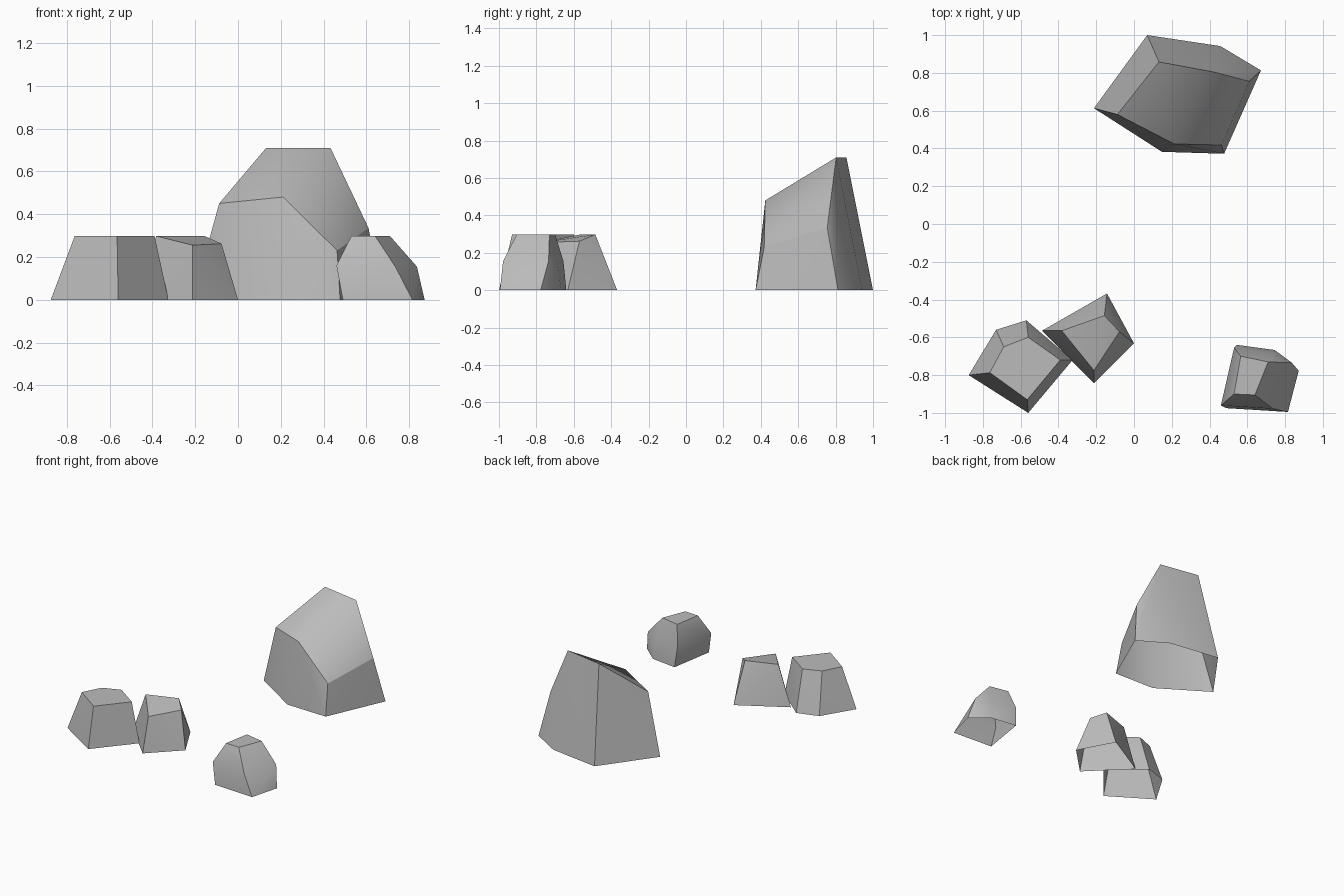
import bpy, bmesh, math

if "Cube" in bpy.data.objects:
    bpy.data.objects.remove(bpy.data.objects["Cube"])

stone = bpy.data.materials.new("grey stone")
stone.diffuse_color = (0.5, 0.5, 0.5, 1)
stone.use_nodes = True
stone.node_tree.nodes["Principled BSDF"].inputs["Base Color"].default_value = stone.diffuse_color


def rock(name, base, upper, crown_angle=35, split_crown=False):
    """Chiselled boulder shell: ground outline plus upper corners, open underneath."""
    bm = bmesh.new()
    for x, y in base:
        bm.verts.new((x, y, 0))
    for co in upper:
        bm.verts.new(co)
    bmesh.ops.convex_hull(bm, input=bm.verts[:])
    loose = [v for v in bm.verts if not v.link_faces]
    bmesh.ops.delete(bm, geom=loose, context='VERTS')
    bmesh.ops.dissolve_limit(bm, angle_limit=math.radians(2),
                             verts=bm.verts[:], edges=bm.edges[:])
    bmesh.ops.recalc_face_normals(bm, faces=bm.faces[:])
    # Open underside
    under = [f for f in bm.faces if all(v.co.z < 0.01 for v in f.verts)]
    bmesh.ops.delete(bm, geom=under, context='FACES')

    def is_crown(f):
        return f.normal.z > 0.3 and min(v.co.z for v in f.verts) > 0.05

    # Soft within a chiselled side, crisp between sides
    for f in bm.faces:
        f.smooth = True
    for e in bm.edges:
        crown = [is_crown(f) for f in e.link_faces]
        limit = crown_angle if all(crown) else 35
        if split_crown and any(crown) and not all(crown):
            limit = 0
        e.smooth = e.calc_face_angle(0) < math.radians(limit)
    mesh = bpy.data.meshes.new(name)
    bm.to_mesh(mesh)
    bm.free()
    mesh.materials.append(stone)
    obj = bpy.data.objects.new(name, mesh)
    bpy.context.collection.objects.link(obj)
    return obj


# Tall boulder with a sloping face
rock("large_boulder",
     [(-0.212, 0.613), (0.07, 1.0), (0.457, 0.942), (0.672, 0.813), (0.477, 0.372), (0.148, 0.382)],
     [(-0.088, 0.58, 0.45), (0.132, 0.858, 0.71), (0.432, 0.803, 0.71),
      (0.61, 0.755, 0.335), (0.463, 0.418, 0.23), (0.212, 0.424, 0.48)], 60, True)

# Flat-topped rock
rock("left_rock",
     [(-0.875, -0.80), (-0.73, -0.56), (-0.57, -0.51), (-0.325, -0.72), (-0.56, -1.0)],
     [(-0.763, -0.787, 0.298), (-0.69, -0.65, 0.298), (-0.56, -0.60, 0.298),
      (-0.39, -0.72, 0.298), (-0.565, -0.93, 0.298)])

# Four-sided rock leaning on its neighbour
rock("middle_rock",
     [(-0.487, -0.565), (-0.143, -0.368), (0.0, -0.632), (-0.212, -0.843)],
     [(-0.382, -0.565, 0.298), (-0.157, -0.485, 0.298),
      (-0.077, -0.57, 0.262), (-0.212, -0.775, 0.255)])

# Small rounded rock
rock("right_rock",
     [(0.49, -0.975), (0.545, -0.64), (0.745, -0.667), (0.872, -0.777), (0.815, -0.995)],
     [(0.46, -0.96, 0.16), (0.53, -0.655, 0.155), (0.74, -0.69, 0.155),
      (0.836, -0.735, 0.155), (0.735, -0.978, 0.155),
      (0.565, -0.70, 0.298), (0.71, -0.73, 0.298), (0.64, -0.905, 0.298), (0.53, -0.90, 0.298)])
